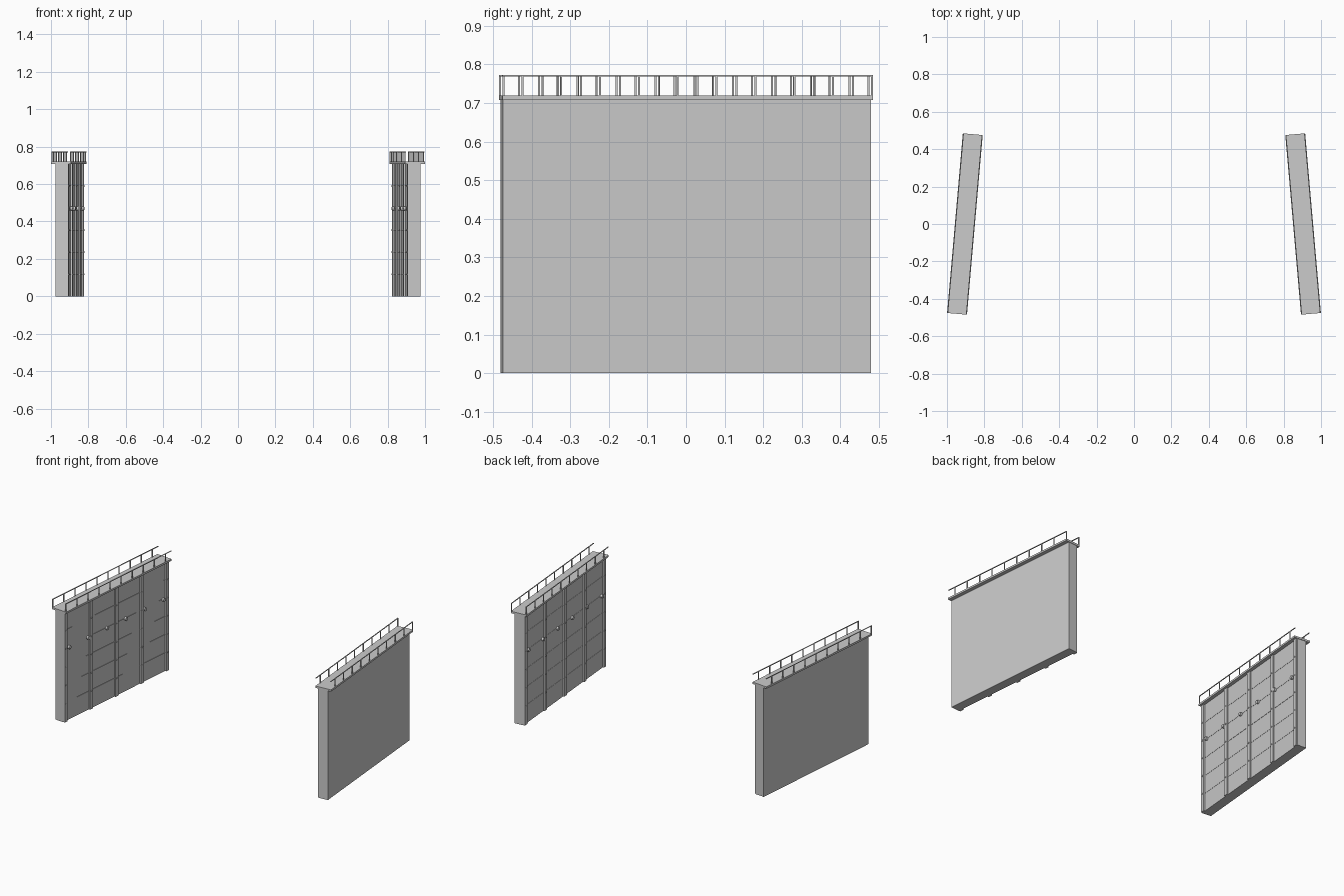
import bpy, bmesh, math
from mathutils import Matrix

if "Cube" in bpy.data.objects:
    bpy.data.objects.remove(bpy.data.objects["Cube"])

ANG = math.radians(5)
L = 0.958          # wall length
HALF = L / 2


def finish(name, bm, side):
    # place a part built in wall space (x = outward, y = along wall)
    place = Matrix.Translation((side * 0.904, 0, 0)) @ Matrix.Rotation(side * ANG, 4, 'Z')
    me = bpy.data.meshes.new(name)
    bm.transform(place)
    bmesh.ops.recalc_face_normals(bm, faces=bm.faces)
    bm.to_mesh(me)
    bm.free()
    ob = bpy.data.objects.new(name, me)
    bpy.context.collection.objects.link(ob)
    return ob


def box(bm, side, x0, x1, y0, y1, z0, z1):
    m = Matrix.Translation((side * (x0 + x1) / 2, (y0 + y1) / 2, (z0 + z1) / 2))
    bmesh.ops.create_cube(bm, size=1, matrix=m @ Matrix.Diagonal((x1 - x0, y1 - y0, z1 - z0, 1)))


def disc(bm, side, x0, x1, y, z, r, seg=12):
    m = Matrix.Translation((side * (x0 + x1) / 2, y, z)) @ Matrix.Rotation(math.pi / 2, 4, 'Y')
    bmesh.ops.create_cone(bm, cap_ends=True, segments=seg, radius1=r, radius2=r,
                          depth=x1 - x0, matrix=m)


for side, tag in ((-1, "left"), (1, "right")):
    # plain wall slab
    bm = bmesh.new()
    box(bm, side, -0.031, 0.030, -HALF, HALF, 0, 0.71)
    finish(tag + "_wall_slab", bm, side)

    # coping slab along the top
    bm = bmesh.new()
    box(bm, side, -0.0535, 0.0535, -0.482, 0.482, 0.708, 0.72)
    finish(tag + "_coping", bm, side)

    # vertical ribs on the inner face
    bm = bmesh.new()
    ribs = [(-0.463 + i * 0.926 / 4) for i in range(5)]
    for y in ribs:
        box(bm, side, -0.040, -0.030, y - 0.013, y + 0.013, 0, 0.708)
    finish(tag + "_ribs", bm, side)

    # thin horizontal joints between the ribs, with bolt heads on the ribs
    bm = bmesh.new()
    bolts = bmesh.new()
    for k in range(1, 6):
        z = k * 0.118
        box(bm, side, -0.0325, -0.030, -0.46, 0.46, z - 0.0015, z + 0.0015)
        for y in ribs:
            disc(bolts, side, -0.0425, -0.039, y, z, 0.005, 8)
    finish(tag + "_joints", bm, side)
    finish(tag + "_bolts", bolts, side)

    # round lamps along the inner face
    bm = bmesh.new()
    for i in range(6):
        disc(bm, side, -0.044, -0.030, (i - 2.5) * 0.172, 0.47, 0.011, 16)
    finish(tag + "_lamps", bm, side)

    # guard rails: posts and top bar on both coping edges
    bm = bmesh.new()
    for x in (-0.050, 0.050):
        for i in range(10):
            y = side * (0.479 - i * 0.101)
            box(bm, side, x - 0.0025, x + 0.0025, y - 0.0025, y + 0.0025, 0.718, 0.772)
        box(bm, side, x - 0.0025, x + 0.0025, -0.482, 0.482, 0.769, 0.773)
    finish(tag + "_guard_rails", bm, side)
